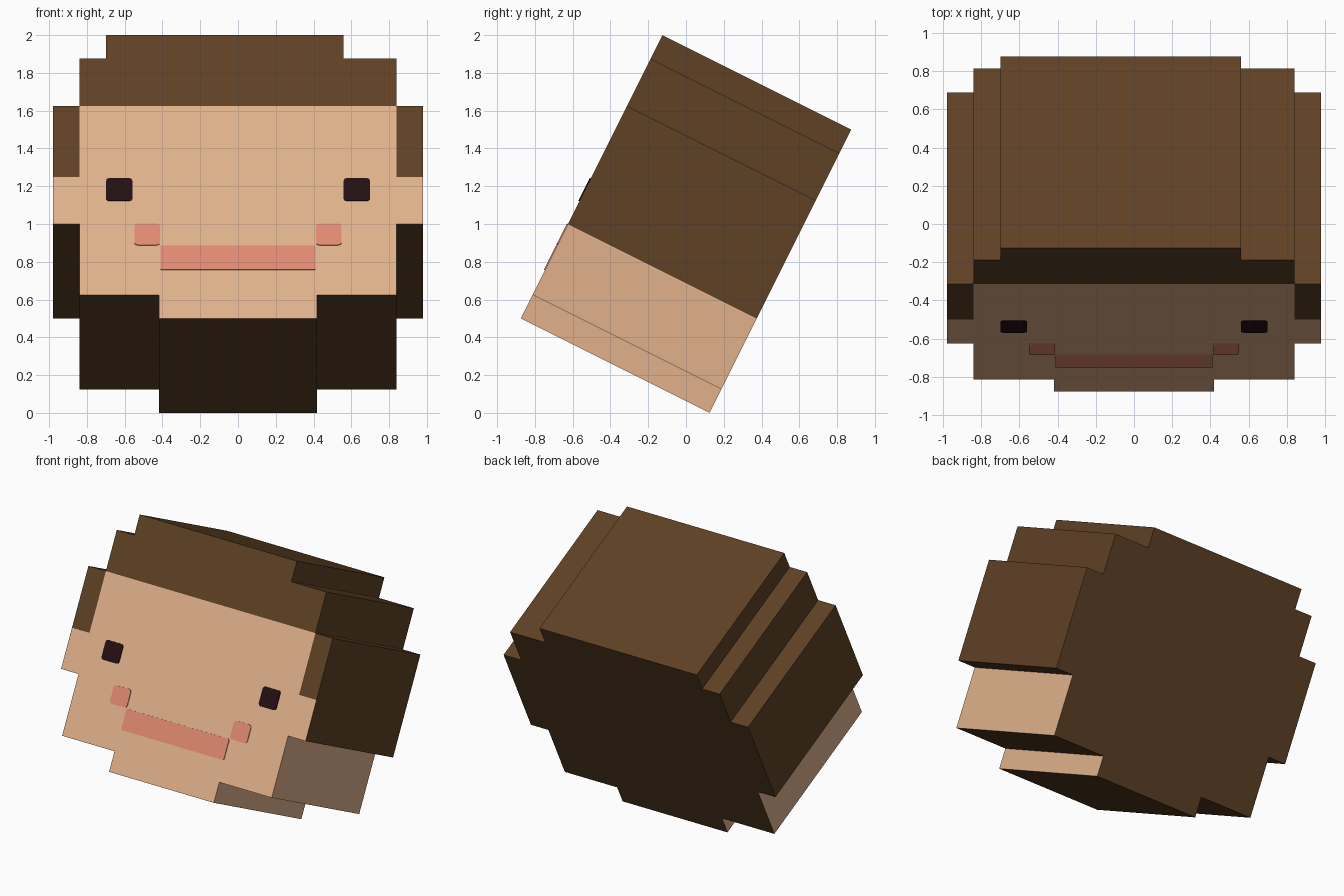
import bpy, bmesh, math
from mathutils import Matrix, Vector

if "Cube" in bpy.data.objects:
    bpy.data.objects.remove(bpy.data.objects["Cube"])

U = 0.13975                      # size of one "pixel" of the design
TILT = math.atan(0.5)            # the head leans back
PLACE = (Matrix.Translation((0, -0.875, 0.5))
         @ Matrix.Rotation(-TILT, 4, 'X') @ Matrix.Scale(U, 4))


def material(name, rgb):
    lin = [(c / 255 / 12.92) if c < 11 else ((c / 255 + 0.055) / 1.055) ** 2.4 for c in rgb]
    m = bpy.data.materials.new(name)
    m.diffuse_color = (*lin, 1)
    m.use_nodes = True
    m.node_tree.nodes["Principled BSDF"].inputs["Base Color"].default_value = m.diffuse_color
    return m


SKIN = material("skin tan", (224, 177, 139))
HAIR = material("hair brown", (95, 65, 37))
EYE = material("eye black", (36, 14, 17))
PINK = material("lip pink", (224, 138, 112))


def finish(bm, name, mats):
    """Place the pixel-space mesh in the world as a named object."""
    bmesh.ops.recalc_face_normals(bm, faces=bm.faces[:])
    bm.transform(PLACE)
    me = bpy.data.meshes.new(name)
    bm.to_mesh(me)
    bm.free()
    for m in mats:
        me.materials.append(m)
    ob = bpy.data.objects.new(name, me)
    bpy.context.collection.objects.link(ob)
    return ob


def extrude_profile(points, y0, y1):
    """Solid from an (x, z) outline between two depths."""
    bm = bmesh.new()
    face = bm.faces.new([bm.verts.new((x, y0, z)) for x, z in points])
    geom = bmesh.ops.extrude_face_region(bm, geom=[face], use_keep_orig=True)["geom"]
    bmesh.ops.translate(bm, vec=(0, y1 - y0, 0),
                        verts=[g for g in geom if isinstance(g, bmesh.types.BMVert)])
    bmesh.ops.recalc_face_normals(bm, faces=bm.faces[:])
    return bm


# Head: stepped outline, wider on the crown's left side
right = [(3, 0), (3, 1), (6, 1), (6, 4), (7, 4), (7, 9), (6, 9), (6, 11), (4, 11), (4, 12)]
left = [(-x, z) for x, z in right[:-2]] + [(-5, 11), (-5, 12)]
head = extrude_profile(right + left[::-1], 0, 8)

# Cut the hairline and the sideburns into the front
for co, no in (((0, 0, 9), (0, 0, 1)), ((0, 0, 6), (0, 0, 1)),
               ((6, 0, 0), (1, 0, 0)), ((-6, 0, 0), (1, 0, 0))):
    bmesh.ops.bisect_plane(head, geom=head.verts[:] + head.edges[:] + head.faces[:],
                           dist=1e-4, plane_co=Vector(co), plane_no=Vector(no))
head.normal_update()

# Skin on the front below the hairline and on the low side faces, hair elsewhere
for f in head.faces:
    c, n = f.calc_center_bounds(), f.normal
    if n.y < -0.9:
        skin = c.z < 6 or (c.z < 9 and abs(c.x) < 6)
    else:
        skin = abs(n.x) > 0.9 and c.z < 4
    f.material_index = 0 if skin else 1
finish(head, "head", [SKIN, HAIR])


def plate(name, x0, x1, z0, z1, mat, r=0.12):
    """Thin painted patch with slightly rounded corners."""
    pts = []
    for i, (cx, cz) in enumerate(((x1 - r, z1 - r), (x0 + r, z1 - r),
                                  (x0 + r, z0 + r), (x1 - r, z0 + r))):
        for k in range(3):
            a = math.pi / 2 * (i + k / 2)
            pts.append((cx + r * math.cos(a), cz + r * math.sin(a)))
    finish(extrude_profile(pts, -0.04, 0.02), name, [mat])


# Face details
for side, s in (("left", -1), ("right", 1)):
    for part, a, b, z0, z1, mat in (("eye", 4.0, 5.0, 4.97, 5.93, EYE),
                                    ("cheek", 2.95, 3.93, 3.1, 4.0, PINK)):
        plate(f"{side}_{part}", min(s * a, s * b), max(s * a, s * b), z0, z1, mat)
plate("mouth", -2.94, 2.94, 2.05, 3.08, PINK, 0.06)
